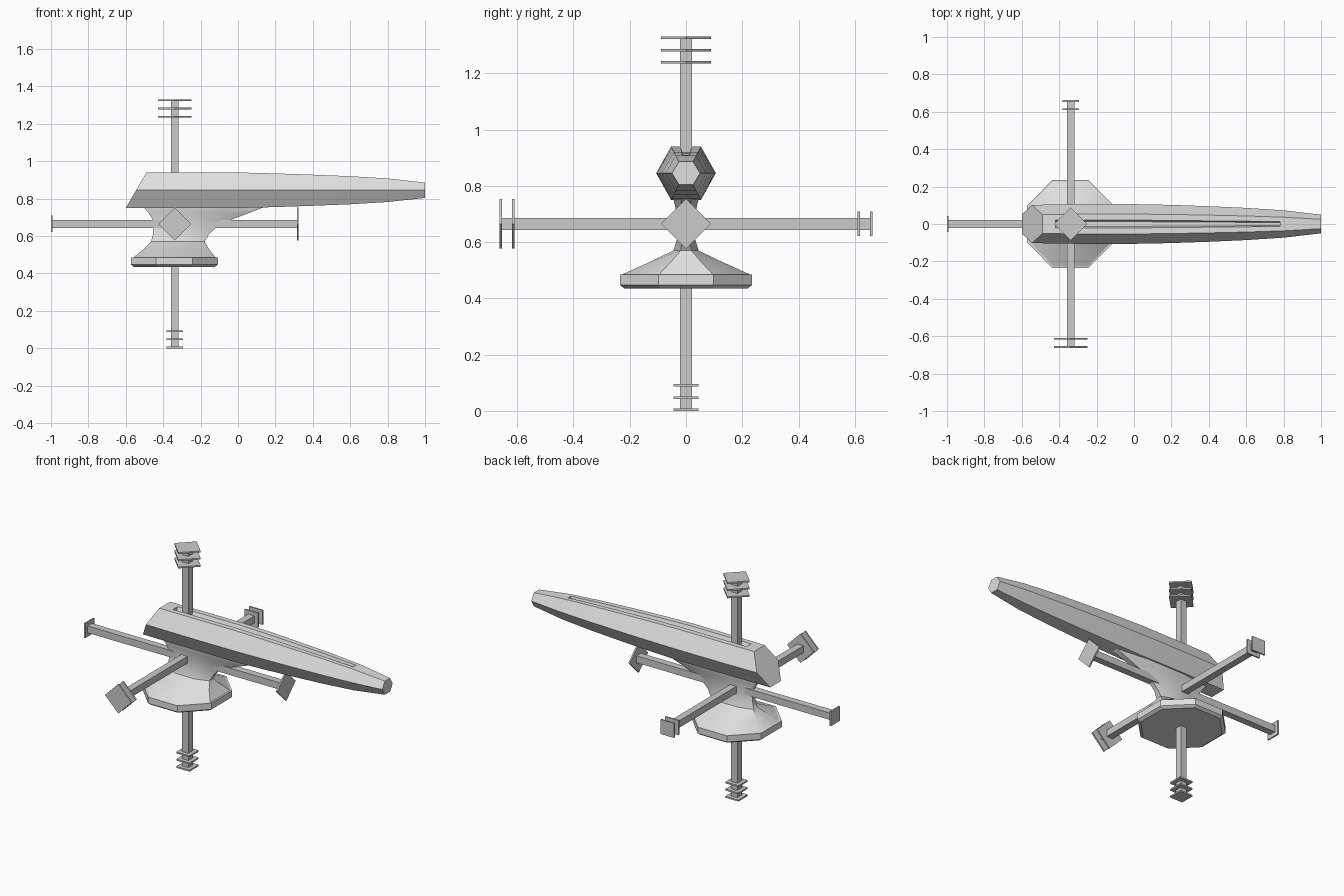
import bpy, bmesh, math
from mathutils import Vector, Matrix

if "Cube" in bpy.data.objects:
    bpy.data.objects.remove(bpy.data.objects["Cube"])


def material(name, v):
    m = bpy.data.materials.new(name)
    m.diffuse_color = (v, v, v, 1)
    m.use_nodes = True
    m.node_tree.nodes["Principled BSDF"].inputs["Base Color"].default_value = m.diffuse_color
    return m


HULL = material("light grey hull", 0.74)
MAST = material("mid grey masts", 0.6)


def finish(name, bm, mat, smooth=None):
    bmesh.ops.recalc_face_normals(bm, faces=bm.faces)
    me = bpy.data.meshes.new(name)
    bm.to_mesh(me)
    bm.free()
    me.materials.append(mat)
    if smooth:
        me.shade_smooth()
        me.set_sharp_from_angle(angle=math.radians(smooth))
    ob = bpy.data.objects.new(name, me)
    bpy.context.collection.objects.link(ob)
    return ob


def loft(name, rings, mat, smooth=None):
    """Skin a list of equal-length rings and cap both ends."""
    bm = bmesh.new()
    vs = [[bm.verts.new(p) for p in r] for r in rings]
    n = len(vs[0])
    for a, b in zip(vs, vs[1:]):
        for i in range(n):
            j = (i + 1) % n
            bm.faces.new((a[i], a[j], b[j], b[i]))
    bm.faces.new(vs[0])
    bm.faces.new(vs[-1])
    return finish(name, bm, mat, smooth)


# Hexagonal tapering hull: x, half width, half height
ZC = 0.845
stations = [(-0.545, 0.102, 0.094), (-0.3, 0.106, 0.0945), (0, 0.106, 0.095),
            (0.2, 0.102, 0.09), (0.4, 0.095, 0.083), (0.6, 0.086, 0.075),
            (0.8, 0.073, 0.063), (1.0, 0.05, 0.041)]
rings = []
for k, (x, w, h) in enumerate(stations):
    slant = 0.58 if k == 0 else 0          # raked stern
    rings.append([(x + slant * dz, y, ZC + dz) for y, dz in
                  ((w, 0), (w / 2, h), (-w / 2, h), (-w, 0), (-w / 2, -h), (w / 2, -h))])
hull = loft("hull", rings, HULL, 12)

# Long tapered slot cut along the hull top
slot = []
for x, top, w in ((-0.42, 0.9395, 0.022), (0, 0.94, 0.021), (0.2, 0.935, 0.019),
                  (0.4, 0.928, 0.017), (0.6, 0.92, 0.015), (0.78, 0.909, 0.013)):
    f, t = top - 0.02, top + 0.02
    slot.append([(x, -w * 0.6, f), (x, w * 0.6, f), (x, w * 1.4, t), (x, -w * 1.4, t)])
cutter = loft("slot_cutter", slot, HULL)
cutter.hide_render = True
mod = hull.modifiers.new("slot", 'BOOLEAN')
mod.operation = 'DIFFERENCE'
mod.solver = 'EXACT'
mod.object = cutter
dg = bpy.context.evaluated_depsgraph_get()
cut = bpy.data.meshes.new_from_object(hull.evaluated_get(dg))
hull.modifiers.clear()
hull.data = cut
bpy.data.objects.remove(cutter)


def octagon(z, x0, x1, hy, c=0.42):
    cx, hx = (x0 + x1) / 2, (x1 - x0) / 2
    unit = ((1, -c), (1, c), (c, 1), (-c, 1), (-1, c), (-1, -c), (-c, -1), (c, -1))
    return [(cx + u * hx, v * hy, z) for u, v in unit]


# Flat octagonal base disc
loft("base_disc", [octagon(0.435, -0.555, -0.125, 0.218), octagon(0.447, -0.572, -0.108, 0.234),
                   octagon(0.485, -0.572, -0.108, 0.234)], HULL)

# Waisted neck between base and hull, sweeping forward at the top
loft("neck", [octagon(*r) for r in (
    (0.484, -0.56, -0.118, 0.23), (0.53, -0.505, -0.155, 0.128), (0.57, -0.465, -0.178, 0.045),
    (0.61, -0.455, -0.155, 0.032), (0.655, -0.452, -0.11, 0.03), (0.69, -0.457, -0.03, 0.032),
    (0.72, -0.475, 0.05, 0.037), (0.755, -0.505, 0.14, 0.045), (0.775, -0.51, 0.16, 0.045))],
    HULL, 32)

# Six square masts with end plates: big diamond plates or small square ones
C = Vector((-0.338, 0, 0.665))


def mast(name, axis, sign, length, plates, diamond):
    bm = bmesh.new()

    def box(lo, hi, width, turn):
        dims = [width] * 3
        dims[axis] = hi - lo
        d = Vector((0, 0, 0))
        d[axis] = sign * (lo + hi) / 2
        rot = Matrix.Rotation(turn, 4, "XYZ"[axis])
        bmesh.ops.create_cube(bm, size=1, matrix=Matrix.Translation(C + d) @ rot
                              @ Matrix.Diagonal((*dims, 1)))

    box(0, length - 0.002, 0.042, 0)
    for i in range(plates):
        end = length - i * 0.0435
        box(end - 0.009, end, 0.125 if diamond else 0.088, math.pi / 4 if diamond else 0)
    finish(name, bm, MAST)


mast("top_mast", 2, 1, 0.665, 3, True)
mast("bottom_mast", 2, -1, 0.665, 3, False)
mast("front_mast", 1, -1, 0.662, 2, True)
mast("back_mast", 1, 1, 0.662, 2, False)
mast("forward_mast", 0, 1, 0.662, 1, True)
mast("stern_mast", 0, -1, 0.662, 1, False)
